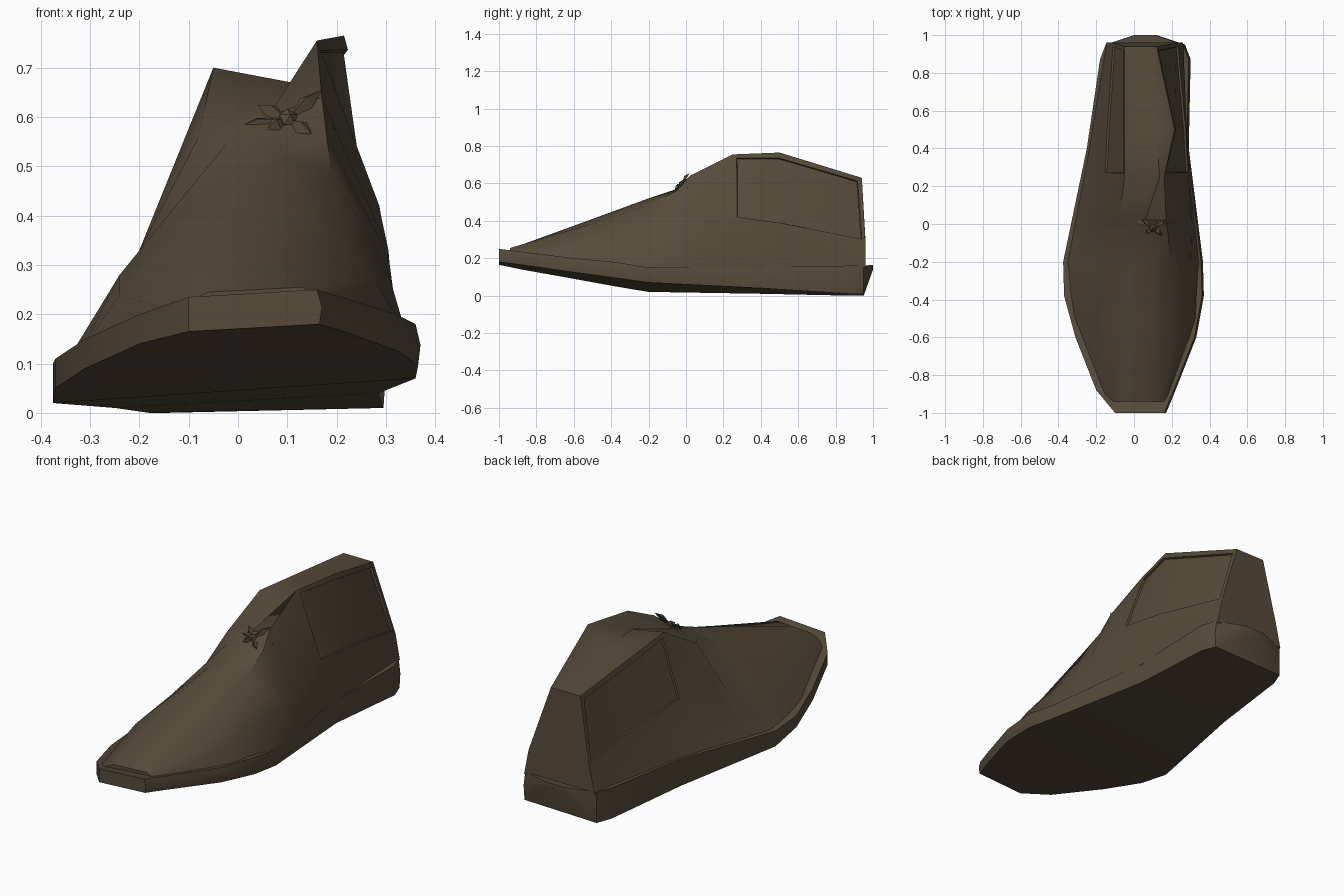
import bpy, bmesh, math
from mathutils import Vector

cube = bpy.data.objects.get("Cube")
if cube:
    bpy.data.objects.remove(cube, do_unlink=True)

brown = bpy.data.materials.new("dark_brown_leather")
brown.use_nodes = True
brown.diffuse_color = (0.095, 0.07, 0.042, 1)
brown.node_tree.nodes["Principled BSDF"].inputs["Base Color"].default_value = brown.diffuse_color


def finish(bm, name, angle):
    """Turn a bmesh into a shaded object with the leather colour."""
    bmesh.ops.recalc_face_normals(bm, faces=bm.faces)
    mesh = bpy.data.meshes.new(name)
    bm.to_mesh(mesh)
    bm.free()
    mesh.materials.append(brown)
    obj = bpy.data.objects.new(name, mesh)
    bpy.context.collection.objects.link(obj)
    bpy.ops.object.select_all(action='DESELECT')
    bpy.context.view_layer.objects.active = obj
    obj.select_set(True)
    bpy.ops.object.shade_smooth_by_angle(angle=math.radians(angle))
    return obj


def loft(bm, rings):
    """Skin closed rings and cap both ends; returns faces by [span][side]."""
    rows = [[bm.verts.new(p) for p in ring] for ring in rings]
    count = len(rows[0])
    grid = [[bm.faces.new((a[i], a[(i + 1) % count], b[(i + 1) % count], b[i]))
             for i in range(count)] for a, b in zip(rows, rows[1:])]
    bm.faces.new(rows[0])
    bm.faces.new(rows[-1])
    return grid


# Sole stations: y, left x, right x, lower left z, lower right z, upper left z, upper right z
sole = [
    (-1, -.1, .17, .165, .18, .235, .25),
    (-.88, -.2, .22, .14, .165, .2, .235),
    (-.6, -.31, .33, .09, .125, .15, .2),
    (-.38, -.37, .37, .05, .095, .11, .18),
    (-.2, -.375, .365, .02, .07, .1, .15),
    (.4, -.25, .29, .01, .04, .15, .155),
    (.87, -.18, .3, 0, .01, .16, .16),
    (.95, -.15, .27, 0, .01, .16, .16),
    (1, 0, .12, .14, .14, .165, .165),
]


def sole_at(y):
    """Interpolated sole station at y."""
    for a, b in zip(sole, sole[1:]):
        if y <= b[0]:
            t = (y - a[0]) / (b[0] - a[0])
            return [p + (q - p) * t for p, q in zip(a, b)]


bm = bmesh.new()
loft(bm, [[(xl, y, bl), (xl, y, tl), (xr - .01, y, tr), (xr, y, (br + tr) / 2), (xr - .005, y, br)]
          for y, xl, xr, bl, br, tl, tr in sole])
finish(bm, "sole", 40)

# Upper stations: y, then x and z of left flank, left top, middle, right top, right flank
upper = [
    (-.94, -.11, .22, -.06, .245, .04, .25, .13, .255, .17, .235),
    (-.5, -.24, .24, -.07, .38, .07, .41, .18, .385, .28, .265),
    (-.2, -.24, .28, -.03, .475, .08, .52, .19, .485, .3, .3),
    (-.05, -.21, .31, -.02, .55, .08, .57, .18, .56, .305, .32),
    (.02, -.2, .33, -.08, .56, .06, .6, .17, .64, .305, .33),
    (.25, -.16, .37, -.05, .7, .135, .665, .16, .755, .29, .4),
    (.5, -.15, .35, -.05, .675, .12, .66, .215, .765, .28, .36),
    (.94, -.115, .29, -.05, .63, .04, .63, .12, .63, .235, .28),
]

rings = []
for y, *flat in upper:
    heel = .02 if y > .9 else 0
    s = sole_at(y)
    ring = [(x, y, z) for x, z in zip(flat[::2], flat[1::2])]
    # The heel counter leans outward toward the sole
    for end in (0, -1):
        x, _, z = ring[end]
        ring[end] = (x, y + heel, z)
    ring.insert(0, (s[1] * .95, y + heel, s[5] - .01))
    ring.append((s[2] * .95, y + heel, s[6] - .01))
    rings.append(ring)

bm = bmesh.new()
grid = loft(bm, rings)
bmesh.ops.recalc_face_normals(bm, faces=bm.faces)
# Sunken quarter panels on both sides of the heel
for side in (1, 4):
    panel = [row[side] for row in grid[-2:]]
    bmesh.ops.inset_region(bm, faces=panel, thickness=.03, depth=0)
    bmesh.ops.inset_region(bm, faces=panel, thickness=.003, depth=-.01)
finish(bm, "upper", 40)

# Lace bow: flat pointed leaves spreading from the knot at the top of the vamp
knot = Vector((.1, -.02, .595))
tips = [(-.06, .05, .03), (.07, .04, .06), (-.04, -.03, -.02),
        (.05, -.04, -.03), (.1, .03, -.02), (-.11, .05, -.02)]
bm = bmesh.new()
for tip in map(Vector, tips):
    across = tip.cross(Vector((0, -1, .5))).normalized() * .016
    mid = knot + tip * .55
    peak = bm.verts.new(mid + Vector((0, -.012, .012)))
    rim = [bm.verts.new(c) for c in (knot, mid + across, knot + tip, mid - across)]
    for i in range(len(rim)):
        bm.faces.new((rim[i], rim[(i + 1) % len(rim)], peak))
    bm.faces.new(rim[::-1])
finish(bm, "lace_bow", 20)

bm = bmesh.new()
bmesh.ops.create_icosphere(bm, subdivisions=1, radius=.022)
bmesh.ops.translate(bm, verts=bm.verts, vec=knot)
finish(bm, "lace_knot", 20)
